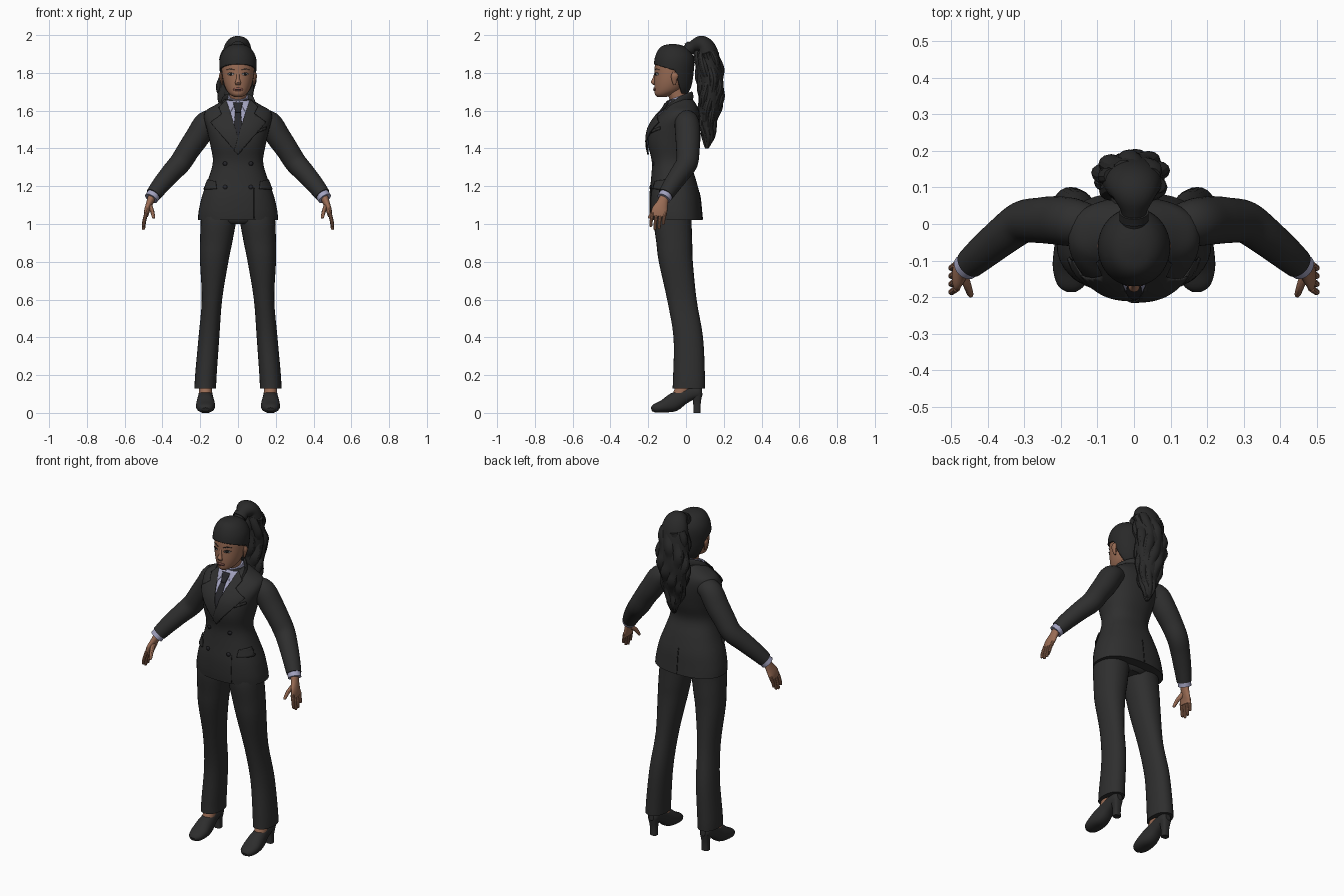
import bpy, bmesh
from math import sin, cos, tau, copysign
from mathutils import Vector
from mathutils.bvhtree import BVHTree

if "Cube" in bpy.data.objects:
    bpy.data.objects.remove(bpy.data.objects["Cube"], do_unlink=True)

parts = []


def material(name, red, green, blue):
    mat = bpy.data.materials.new(name)
    mat.use_nodes = True
    color = (red, green, blue, 1)
    mat.diffuse_color = color
    shader = mat.node_tree.nodes["Principled BSDF"]
    shader.inputs["Base Color"].default_value = color
    shader.inputs["Roughness"].default_value = 0.8
    return mat


suit = material("charcoal suit", .028, .028, .028)
seam = material("dark seam", .012, .012, .012)
hair = material("black hair", .022, .022, .022)
skin = material("brown skin", .32, .15, .09)
shirt = material("lavender shirt", .36, .36, .52)
tie = material("dark tie", .02, .02, .024)
leather = material("shoe leather", .026, .026, .026)
lip = material("lip", .24, .09, .07)
white = material("eye white", .5, .48, .46)


def finish(name, bm, mat, mirror):
    """Turn a bmesh into a named object, optionally mirrored left to right."""
    bmesh.ops.recalc_face_normals(bm, faces=bm.faces[:])
    mesh = bpy.data.meshes.new(name)
    bm.to_mesh(mesh)
    bm.free()
    mesh.materials.append(mat)
    obj = bpy.data.objects.new(name, mesh)
    bpy.context.scene.collection.objects.link(obj)
    if mirror:
        obj.modifiers.new("mirror", 'MIRROR')
    parts.append(obj)
    return obj


def smooth(rings, steps=4):
    """Pass a soft curve through the given rings (position and radii)."""
    result = []
    last = len(rings) - 1
    for i in range(last):
        before, start = rings[max(i - 1, 0)], rings[i]
        end, after = rings[i + 1], rings[min(i + 2, last)]
        for s in range(steps):
            t = s / steps
            result.append([
                b + t * ((c - a) + t * ((2 * a - 5 * b + 4 * c - d) + t * (3 * (b - c) + d - a))) / 2
                for a, b, c, d in zip(before, start, end, after)])
    return result + [list(rings[last])]


def loft(name, rings, mat, ref=(1, 0, 0), upright=False, mirror=False, power=2, sides=28):
    """Skin a series of (x, y, z, radius, radius) cross-sections."""
    rings = smooth(rings)
    bm = bmesh.new()
    loops = []

    def soft(value):
        return copysign(abs(value) ** (2 / power), value)

    for i, (x, y, z, wide, deep) in enumerate(rings):
        ahead = Vector(rings[min(i + 1, len(rings) - 1)][:3])
        behind = Vector(rings[max(i - 1, 0)][:3])
        along = Vector((0, 0, 1)) if upright else (ahead - behind).normalized()
        u = Vector(ref)
        u = (u - along * u.dot(along)).normalized()
        v = along.cross(u)
        loop = []
        for k in range(sides):
            angle = tau * k / sides
            point = Vector((x, y, z)) + u * max(wide, .002) * soft(cos(angle))
            point += v * max(deep, .002) * soft(sin(angle))
            point.z = max(point.z, 0)
            loop.append(bm.verts.new(point))
        loops.append(loop)
    for low, high in zip(loops, loops[1:]):
        for k in range(sides):
            bm.faces.new((low[k - 1], low[k], high[k], high[k - 1]))
    bm.faces.new(loops[0][::-1])
    bm.faces.new(loops[-1])
    return finish(name, bm, mat, mirror)


def column(name, rows, mat, **options):
    """Upright centred loft from (z, y, half width, half depth) rows."""
    rings = [(0, y, z, wide, deep) for z, y, wide, deep in rows]
    return loft(name, rings, mat, upright=True, **options)


def plate(name, outline, mat, target, lift=.004, mirror=False, front=-1):
    """Thin plate with an (x, z) outline, laid onto the target's surface."""
    mesh = target.data
    tree = BVHTree.FromPolygons([v.co for v in mesh.vertices], [p.vertices[:] for p in mesh.polygons])
    bm = bmesh.new()
    bm.faces.new([bm.verts.new((x, 0, z)) for x, z in outline])
    for axis in (0, 2):
        values = [v.co[axis] for v in bm.verts]
        low, high = min(values), max(values)
        cuts = int((high - low) / .012) + 1
        for i in range(1, cuts):
            spot, normal = Vector(), Vector()
            spot[axis] = low + (high - low) * i / cuts
            normal[axis] = 1
            bmesh.ops.bisect_plane(bm, geom=bm.verts[:] + bm.edges[:] + bm.faces[:],
                                   plane_co=spot, plane_no=normal)
    for v in bm.verts:
        spot, normal = tree.ray_cast(Vector((v.co.x, front, v.co.z)), Vector((0, -front, 0)))[:2]
        if spot is None:
            spot, normal = tree.find_nearest(Vector((v.co.x, front * .1, v.co.z)))[:2]
        v.co = spot + normal * lift
    obj = finish(name, bm, mat, mirror)
    solid = obj.modifiers.new("thickness", 'SOLIDIFY')
    solid.thickness, solid.offset = .005, 0
    return obj


def oval(x, z, wide, high, sides=14):
    return [(x + wide * cos(tau * k / sides), z + high * sin(tau * k / sides)) for k in range(sides)]


# Jacket body, sleeves and collar
jacket = column("jacket", [
    (1.02, -.05, .212, .138), (1.07, -.055, .208, .138), (1.15, -.06, .19, .134),
    (1.24, -.067, .157, .118), (1.33, -.078, .133, .103), (1.42, -.075, .147, .125),
    (1.5, -.062, .165, .13), (1.56, -.042, .18, .115), (1.6, -.027, .17, .095),
    (1.63, -.024, .12, .08), (1.66, -.025, .07, .06)], suit, power=2.3, sides=40)
loft("sleeve", [
    (.11, 0, 1.55, .05, .05), (.165, .005, 1.535, .065, .064), (.215, .01, 1.46, .066, .064),
    (.26, .01, 1.395, .062, .06), (.305, .005, 1.325, .058, .058), (.355, -.03, 1.27, .053, .053),
    (.41, -.075, 1.205, .047, .047), (.448, -.108, 1.155, .041, .041)],
    suit, ref=(0, 1, 0), mirror=True)
loft("jacket_collar", [
    (-.09, -.1, 1.6, .015, .006), (-.075, -.03, 1.65, .024, .008), (0, .03, 1.675, .026, .009),
    (.075, -.03, 1.65, .024, .008), (.09, -.1, 1.6, .015, .006)], suit, ref=(0, 0, 1))

# Shirt front, collar, cuffs and tie
plate("shirt_front", [(-.06, 1.65), (.06, 1.65), (0, 1.4)], shirt, jacket, .003)
loft("shirt_collar", [(0, -.02, 1.6, .072, .068), (0, -.03, 1.64, .06, .06),
                      (0, -.042, 1.675, .053, .055)], shirt)
plate("collar_wing", [(.008, 1.645), (.06, 1.65), (.048, 1.57)], shirt, jacket, .008, True)
plate("tie_blade", [(-.013, 1.6), (.013, 1.6), (.03, 1.45), (0, 1.39), (-.03, 1.45)], tie, jacket, .006)
plate("tie_knot", [(-.024, 1.635), (.024, 1.635), (.014, 1.585), (-.014, 1.585)], tie, jacket, .011)
loft("shirt_cuff", [(.44, -.1, 1.165, .036, .036), (.46, -.118, 1.135, .037, .037)],
     shirt, ref=(0, 1, 0), mirror=True)

# Lapels, pockets, buttons and seams
lapel = [(.06, 1.65), (.1, 1.61), (.085, 1.575), (.14, 1.535), (0, 1.37), (-.02, 1.39)]
plate("left_lapel", lapel, suit, jacket, .013)
plate("right_lapel", [(-x, z) for x, z in lapel[::-1]], suit, jacket, .009)
plate("pocket_flap", [(.11, 1.185), (.115, 1.225), (.165, 1.235), (.175, 1.18)], suit, jacket, .006, True)
plate("breast_pocket", [(.095, 1.48), (.095, 1.495), (.145, 1.515), (.145, 1.5)], suit, jacket, .006)
for z in (1.195, 1.32):
    plate("button", oval(.067, z, .011, .011), tie, jacket, .005, True)
plate("front_edge_seam", [(.083, 1.03), (.083, 1.19), (.086, 1.19), (.086, 1.03)], seam, jacket, 0)
plate("back_vent", [(-.002, 1.025), (-.002, 1.17), (.002, 1.17), (.002, 1.025)], seam, jacket, 0, front=1)

# Trousers
column("trouser_seat", [(1.0, -.068, .1, .08), (1.03, -.066, .18, .1), (1.12, -.065, .17, .1)], suit)
loft("trouser_leg", [
    (.098, -.068, 1.06, .097, .1), (.105, -.07, 1.0, .093, .1), (.116, -.062, .9, .085, .095),
    (.126, -.054, .8, .075, .09), (.138, -.022, .6, .054, .078), (.154, .012, .4, .055, .078),
    (.17, .016, .2, .057, .084), (.173, .015, .13, .057, .086)],
    suit, upright=True, mirror=True, power=2.2)

# Shoes and ankles
loft("ankle", [(.172, .02, .2, .034, .036), (.172, -.01, .14, .034, .04),
               (.172, -.04, .085, .034, .035)], skin, mirror=True)
loft("shoe", [
    (.172, -.183, .018, .016, .01), (.172, -.165, .024, .038, .023), (.172, -.12, .035, .05, .034),
    (.172, -.07, .054, .047, .048), (.172, -.02, .084, .039, .042), (.172, .03, .104, .035, .036),
    (.172, .07, .112, .03, .032), (.172, .085, .114, .016, .02)], leather, mirror=True, power=2.3)
loft("shoe_heel", [(.172, .058, .1, .03, .028), (.172, .058, .05, .021, .02),
                   (.172, .058, 0, .021, .019)], leather, upright=True, mirror=True, power=3)

# Hands
loft("palm", [(.455, -.114, 1.145, .022, .024), (.468, -.125, 1.11, .018, .03),
              (.482, -.14, 1.07, .015, .042), (.487, -.144, 1.04, .011, .038)], skin, mirror=True)
for i, length in enumerate((.065, .08, .075, .055)):
    y = -.176 + .022 * i
    loft("finger", [(.485, y, 1.06, .01, .01), (.496, y - .008, 1.05 - length / 2, .009, .009),
                    (.5, y - .01, 1.055 - length, .008, .008), (.5, y - .01, 1.05 - length, .003, .003)],
         skin, mirror=True, sides=10)
loft("thumb", [(.468, -.135, 1.1, .013, .014), (.455, -.17, 1.07, .011, .012),
               (.447, -.193, 1.035, .008, .008), (.446, -.196, 1.03, .003, .003)],
     skin, mirror=True, sides=12)

# Head, neck, nose and ears
loft("neck", [(0, -.01, 1.6, .047, .046), (0, -.04, 1.67, .044, .047), (0, -.065, 1.74, .046, .05)], skin)
head = column("head", [
    (1.672, -.128, .018, .022), (1.685, -.115, .041, .049), (1.71, -.095, .061, .072),
    (1.75, -.08, .076, .088), (1.8, -.07, .085, .096), (1.84, -.065, .087, .1),
    (1.88, -.062, .08, .094), (1.92, -.065, .056, .065), (1.935, -.065, .02, .03)], skin, sides=36)
loft("nose", [(0, -.161, 1.8, .007, .006), (0, -.168, 1.77, .009, .009), (0, -.174, 1.75, .015, .012),
              (0, -.168, 1.737, .012, .007)], skin, upright=True, sides=16)
loft("ear", [(.083, -.06, 1.735, .004, .006), (.088, -.062, 1.76, .008, .014),
             (.092, -.06, 1.785, .009, .019), (.09, -.06, 1.805, .004, .01)],
     skin, upright=True, mirror=True, sides=14)

# Painted face
plate("eye", oval(.037, 1.793, .016, .006), white, head, .001, True)
plate("iris", oval(.037, 1.793, .007, .006), seam, head, .002, True)
plate("eyelid", [(.02, 1.796), (.037, 1.803), (.056, 1.797), (.037, 1.799)], seam, head, .003, True)
plate("eyebrow", [(.016, 1.815), (.036, 1.824), (.06, 1.816), (.036, 1.819)], hair, head, .001, True)
plate("lips", oval(0, 1.713, .025, .009), lip, head, .003)
plate("mouth_line", oval(0, 1.713, .022, .001), seam, head, .004)

# Swept-back hair, trimmed along the hairline
cap = column("hair_cap", [
    (1.69, -.035, .05, .045), (1.72, -.06, .074, .085), (1.76, -.065, .088, .1),
    (1.8, -.066, .096, .106), (1.85, -.063, .099, .107), (1.89, -.062, .092, .1),
    (1.925, -.065, .072, .08), (1.945, -.07, .045, .05), (1.953, -.07, .01, .01)], hair, sides=40)
trims = [(Vector((0, 0, 1.795)), Vector((0, .3, 1))), (Vector((0, .485, 0)), Vector((0, 1, .3)))]
bm = bmesh.new()
bm.from_mesh(cap.data)
for spot, normal in trims:
    bmesh.ops.bisect_plane(bm, geom=bm.verts[:] + bm.edges[:] + bm.faces[:], plane_co=spot, plane_no=normal)
bare = [f for f in bm.faces if all((f.calc_center_median() - spot).dot(normal) < 0 for spot, normal in trims)]
bmesh.ops.delete(bm, geom=bare, context='FACES')
bm.to_mesh(cap.data)
bm.free()
cap.modifiers.new("thickness", 'SOLIDIFY').thickness = .012

# Ponytail: a core, a band and wavy locks round it
tail = [(0, .0, 1.915, .035, .03), (0, .035, 1.94, .035, .03), (0, .08, 1.95, .062, .048),
        (-.003, .11, 1.91, .078, .058), (-.005, .122, 1.82, .088, .066), (-.008, .132, 1.72, .092, .064),
        (-.008, .125, 1.62, .08, .058), (-.004, .113, 1.53, .06, .045), (0, .118, 1.46, .036, .032),
        (0, .11, 1.4, .008, .008)]
loft("ponytail_core", tail, hair)
loft("hair_band", [(0, .012, 1.925, .04, .035), (0, .032, 1.938, .04, .035)], hair)
for k in range(9):
    angle = tau * k / 9
    lock = []
    for x, y, z, wide, deep in smooth(tail[3:], 2):
        wave = .72 + .12 * sin(z * 40 + k * 2)
        lock.append((x + wide * wave * cos(angle + sin(z * 15) / 3),
                     y + deep * wave * sin(angle + sin(z * 15) / 3), z, wide * .36, deep * .4))
    loft("ponytail_lock", lock, hair, sides=12)

# Smooth shading with crisp edges kept
bpy.ops.object.select_all(action='DESELECT')
for obj in parts:
    obj.select_set(True)
bpy.context.view_layer.objects.active = jacket
bpy.ops.object.shade_smooth_by_angle()
